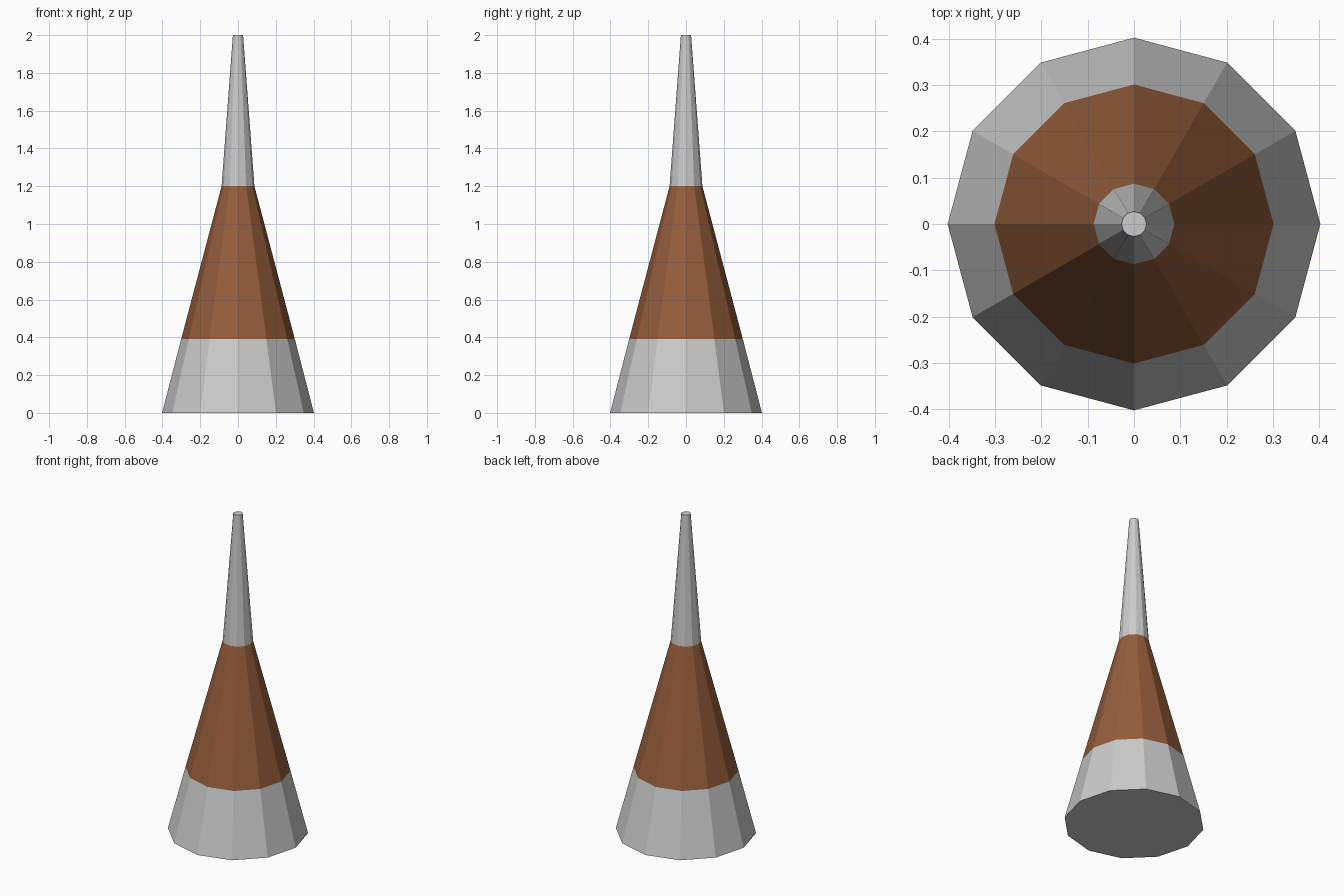
import bpy, bmesh, math

if "Cube" in bpy.data.objects:
    bpy.data.objects.remove(bpy.data.objects["Cube"])

SIDES = 12


def frustum(name, r0, z0, r1, z1, cap_bottom=False, cap_top=False, color=None):
    """Flat-shaded tapered ring between two heights, optionally capped."""
    bm = bmesh.new()
    rings = []
    for r, z in ((r0, z0), (r1, z1)):
        rings.append([bm.verts.new((r * math.cos(math.tau * i / SIDES),
                                    r * math.sin(math.tau * i / SIDES), z))
                      for i in range(SIDES)])
    low, high = rings
    for i in range(SIDES):
        j = (i + 1) % SIDES
        bm.faces.new((low[i], low[j], high[j], high[i]))
    if cap_bottom:
        bm.faces.new(low[::-1])
    if cap_top:
        bm.faces.new(high)
    mesh = bpy.data.meshes.new(name)
    bm.to_mesh(mesh)
    bm.free()
    if color:
        mat = bpy.data.materials.new(name + "_color")
        mat.diffuse_color = color
        mat.use_nodes = True
        mat.node_tree.nodes["Principled BSDF"].inputs["Base Color"].default_value = mat.diffuse_color
        mesh.materials.append(mat)
    obj = bpy.data.objects.new(name, mesh)
    bpy.context.collection.objects.link(obj)
    return obj


# Wide grey foot, closed underneath
frustum("base", 0.402, 0.0, 0.301, 0.39, cap_bottom=True)
# Brown middle section
frustum("middle_band", 0.301, 0.39, 0.087, 1.2, color=(0.30, 0.11, 0.045, 1))
# Slender grey spike with a flat tip
frustum("spike", 0.087, 1.2, 0.027, 2.0, cap_top=True)
